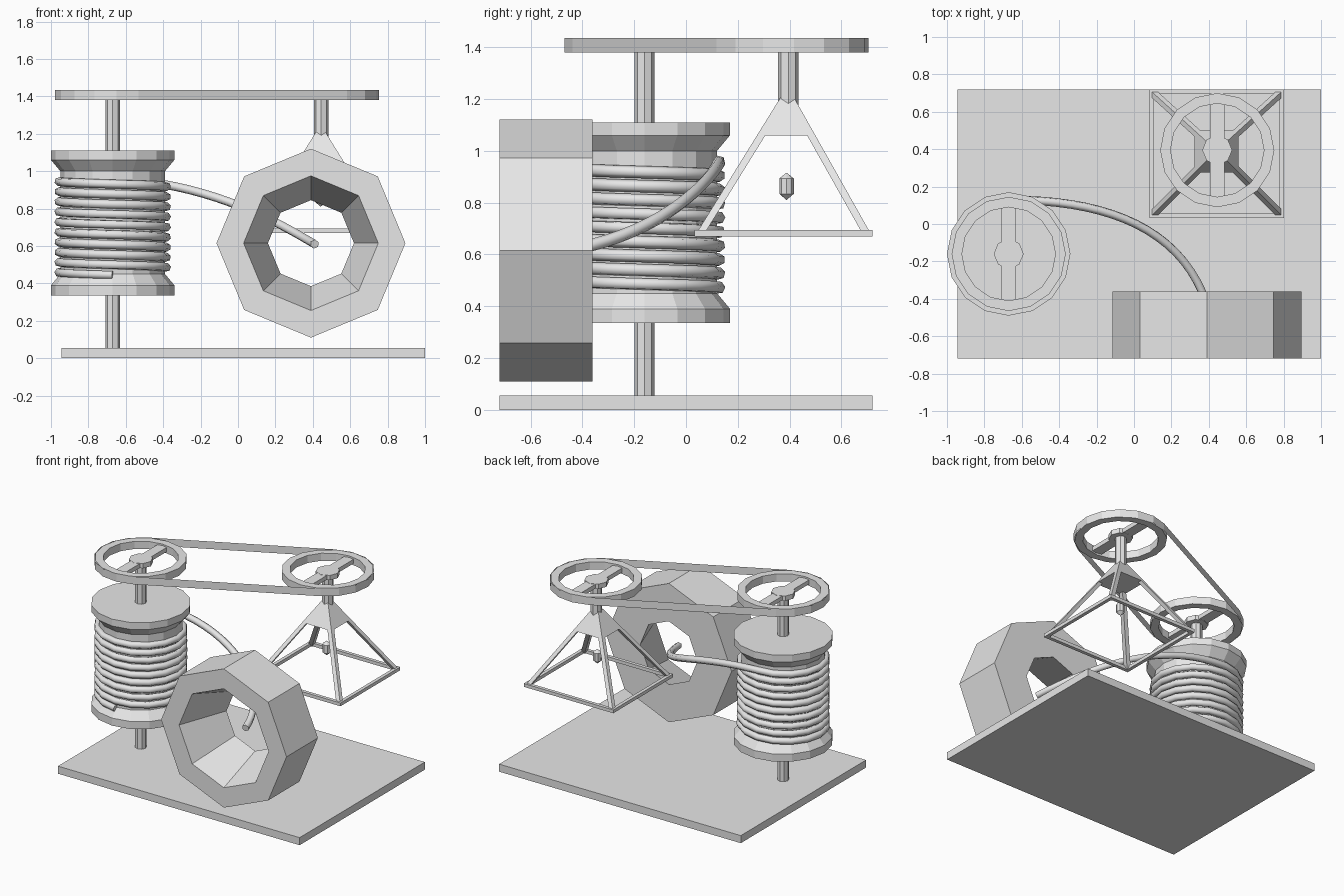
import bpy, bmesh, math
from mathutils import Vector, Matrix
from mathutils.geometry import interpolate_bezier

cube = bpy.data.objects.get("Cube")
if cube:
    bpy.data.objects.remove(cube, do_unlink=True)

grey = bpy.data.materials.new("plain_grey")
grey.use_nodes = True
grey.diffuse_color = (0.8, 0.8, 0.8, 1)
grey.node_tree.nodes["Principled BSDF"].inputs["Base Color"].default_value = (0.8, 0.8, 0.8, 1)


def finish(name, bm, loc=(0, 0, 0)):
    bmesh.ops.remove_doubles(bm, verts=bm.verts, dist=1e-5)
    bmesh.ops.recalc_face_normals(bm, faces=bm.faces)
    mesh = bpy.data.meshes.new(name)
    bm.to_mesh(mesh)
    bm.free()
    mesh.materials.append(grey)
    ob = bpy.data.objects.new(name, mesh)
    ob.location = loc
    bpy.context.collection.objects.link(ob)
    return ob


def lathe(name, profile, sides, loc=(0, 0, 0), closed=False):
    """Turn (radius, height) points about the vertical axis."""
    bm = bmesh.new()
    vs = [bm.verts.new((r, 0, h)) for r, h in profile]
    pairs = list(zip(vs, vs[1:])) + ([(vs[-1], vs[0])] if closed else [])
    es = [bm.edges.new(p) for p in pairs]
    bmesh.ops.spin(bm, geom=vs + es, cent=(0, 0, 0), axis=(0, 0, 1),
                   angle=math.tau, steps=sides, use_merge=True)
    return finish(name, bm, loc)


def add_box(bm, lo, hi):
    lo, hi = Vector(lo), Vector(hi)
    mat = Matrix.Translation((lo + hi) / 2) @ Matrix.Diagonal((*(hi - lo), 1))
    return bmesh.ops.create_cube(bm, size=1, matrix=mat)["verts"]


def box(name, lo, hi):
    bm = bmesh.new()
    add_box(bm, lo, hi)
    return finish(name, bm)


spool_c = Vector((-0.67, -0.16, 0))
lamp_c = Vector((0.445, 0.395, 0))
belt_lo, belt_hi = 1.38, 1.435

# Base plate
box("base_plate", (-0.945, -0.72, 0), (1, 0.72, 0.055))

# Spool with flared flanges, and the two shafts
lathe("spool", [(0, 0.335), (0.33, 0.335), (0.33, 0.39), (0.28, 0.45),
                (0.28, 1.0), (0.33, 1.06), (0.33, 1.11), (0, 1.11)], 16, spool_c)
for name, c, low in (("spool_shaft", spool_c, 0.05), ("lamp_shaft", lamp_c, 1.1)):
    lathe(name, [(0, low), (0.039, low), (0.039, 1.4), (0, 1.4)], 8, c)

# Pulley wheels: rim, hub and spoke bar
for side, c in (("spool", spool_c), ("lamp", lamp_c)):
    lathe(side + "_wheel_rim", [(0.25, belt_lo), (0.305, belt_lo),
                                (0.305, belt_hi), (0.25, belt_hi)], 16, c, True)
    lathe(side + "_wheel_hub", [(0, 1.39), (0.08, 1.39), (0.08, 1.425), (0, 1.425)], 8, c)
    box(side + "_wheel_spoke", c + Vector((-0.038, -0.255, 1.392)),
        c + Vector((0.038, 0.255, 1.423)))

# Drive belt: thin band wrapped round both wheels
bm = bmesh.new()
run = lamp_c - spool_c
heading = math.atan2(run.y, run.x)
loop = []
for c, start in ((lamp_c, heading - math.pi / 2), (spool_c, heading + math.pi / 2)):
    for i in range(9):
        a = start + math.pi * i / 8
        loop.append(c + 0.31 * Vector((math.cos(a), math.sin(a), 0)))
rows = [[bm.verts.new((p.x, p.y, z)) for p in loop] for z in (belt_lo, belt_hi)]
for i in range(len(loop)):
    j = (i + 1) % len(loop)
    bm.faces.new((rows[0][i], rows[0][j], rows[1][j], rows[1][i]))
finish("drive_belt", bm)

# Wire: wound clockwise up the spool, then led off into the ring
turns, per_turn = 9.5, 16
path = []
steps = int(turns * per_turn)
for i in range(steps + 1):
    a = -math.pi / 2 - math.tau * i / per_turn
    path.append(spool_c + Vector((0.288 * math.cos(a), 0.288 * math.sin(a),
                                  0.445 + 0.513 * i / steps)))
path += interpolate_bezier(path[-1], Vector((-0.1, 0.13, 0.94)),
                           Vector((0.3, -0.05, 0.67)), Vector((0.41, -0.5, 0.61)), 20)[1:]
curve = bpy.data.curves.new("wire", "CURVE")
curve.dimensions = "3D"
curve.bevel_depth = 0.024
curve.bevel_resolution = 1
curve.use_fill_caps = True
spline = curve.splines.new("POLY")
spline.points.add(len(path) - 1)
for point, p in zip(spline.points, path):
    point.co = (*p, 1)
spline.use_smooth = True
curve.materials.append(grey)
bpy.context.collection.objects.link(bpy.data.objects.new("wire", curve))

# Eight-sided ring with a tapering bore, wide at the front
ring = lathe("ring", [(0.23, 0.36), (0.505, 0.36), (0.505, 0.72), (0.36, 0.72)],
             8, (0.39, 0, 0.615), True)
ring.rotation_euler.x = math.pi / 2

# Pyramid lamp frame: sloping legs, base bars and solid cap
foot = Vector((0.442, 0.376, 0.67))
apex = Vector((0.442, 0.392, 1.25))
hx, hy, t, cap_z = 0.36, 0.343, 0.032, 1.06


def corner(sx, sy, z, inset=0):
    f = (z - foot.z) / (apex.z - foot.z)
    c = foot.lerp(apex, f)
    return Vector((c.x + sx * (hx * (1 - f) - inset), c.y + sy * (hy * (1 - f) - inset), z))


bm = bmesh.new()
for sx in (-1, 1):
    for sy in (-1, 1):
        out, inn = corner(sx, sy, foot.z), corner(sx, sy, foot.z, t)
        shift = corner(sx, sy, cap_z) - out
        for v in add_box(bm, (min(out.x, inn.x), min(out.y, inn.y), foot.z),
                         (max(out.x, inn.x), max(out.y, inn.y), cap_z)):
            if v.co.z > foot.z + 0.1:
                v.co.x += shift.x
                v.co.y += shift.y
finish("lamp_legs", bm)

bm = bmesh.new()
b, top = 0.025, foot.z + 0.024
for s in (-1, 1):
    x, y = foot.x + s * (hx - b / 2), foot.y + s * (hy - b / 2)
    add_box(bm, (x - b / 2, foot.y - hy, foot.z), (x + b / 2, foot.y + hy, top))
    add_box(bm, (foot.x - hx, y - b / 2, foot.z), (foot.x + hx, y + b / 2, top))
finish("lamp_base_bars", bm)

bm = bmesh.new()
tip = bm.verts.new(apex)
rim = [bm.verts.new(corner(sx, sy, cap_z)) for sx, sy in ((-1, -1), (1, -1), (1, 1), (-1, 1))]
bm.faces.new(rim)
for i in range(4):
    bm.faces.new((rim[i], rim[(i + 1) % 4], tip))
finish("lamp_cap", bm)

# Small crystal hanging inside the lamp
lathe("lamp_crystal", [(0, 0.81), (0.028, 0.834), (0.028, 0.893), (0, 0.916)], 8,
      (0.442, 0.388, 0))
